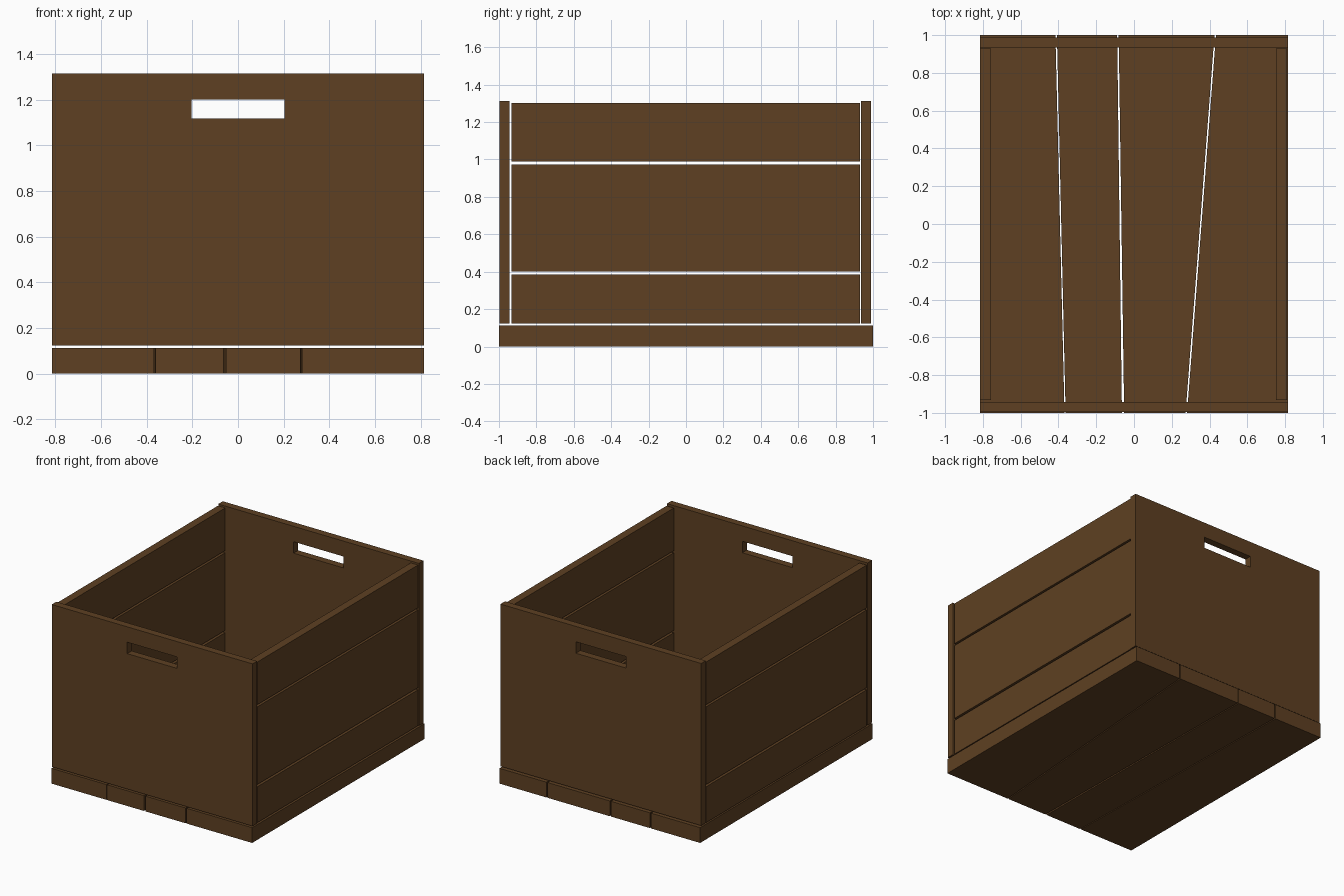
import bpy, bmesh

if "Cube" in bpy.data.objects:
    bpy.data.objects.remove(bpy.data.objects["Cube"])

wood = bpy.data.materials.new("brown_wood")
wood.diffuse_color = (0.112, 0.051, 0.016, 1)
wood.use_nodes = True
wood.node_tree.nodes["Principled BSDF"].inputs["Base Color"].default_value = wood.diffuse_color


def finish(name, bm):
    bmesh.ops.recalc_face_normals(bm, faces=bm.faces)
    me = bpy.data.meshes.new(name)
    bm.to_mesh(me)
    bm.free()
    me.materials.append(wood)
    ob = bpy.data.objects.new(name, me)
    bpy.context.collection.objects.link(ob)
    return ob


def extrude(bm, vec):
    """Thicken the flat faces of bm along vec."""
    res = bmesh.ops.extrude_face_region(bm, geom=bm.faces[:], use_keep_orig=True)
    verts = [v for v in res["geom"] if isinstance(v, bmesh.types.BMVert)]
    bmesh.ops.translate(bm, verts=verts, vec=vec)


def board(name, corners, vec):
    bm = bmesh.new()
    bm.faces.new([bm.verts.new(c) for c in corners])
    extrude(bm, vec)
    return finish(name, bm)


def end_panel(name, y0, y1):
    """Panel with a hand slot: a 3 x 3 grid without its middle cell."""
    xs = (-0.815, -0.203, 0.203, 0.815)
    zs = (0.122, 1.116, 1.2, 1.313)
    bm = bmesh.new()
    g = [[bm.verts.new((x, y0, z)) for x in xs] for z in zs]
    for j in range(3):
        for i in range(3):
            if (i, j) != (1, 1):
                bm.faces.new((g[j][i], g[j][i + 1], g[j + 1][i + 1], g[j + 1][i]))
    extrude(bm, (0, y1 - y0, 0))
    bmesh.ops.dissolve_limit(bm, angle_limit=0.01, verts=bm.verts[:], edges=bm.edges[:])
    return finish(name, bm)


# Floor: four planks with slanted joints (front x, back x, half gap)
joints = [(-0.815, -0.815, 0, 0), (-0.365, -0.412, 0.003, 0.004),
          (-0.058, -0.085, 0.006, 0.004), (0.277, 0.43, 0.004, 0.004),
          (0.815, 0.815, 0, 0)]
for i in range(4):
    a, b = joints[i], joints[i + 1]
    board(f"floor_plank_{i + 1}",
          [(a[0] + a[2], -1, 0), (b[0] - b[2], -1, 0),
           (b[1] - b[3], 1, 0), (a[1] + a[3], 1, 0)], (0, 0, 0.112))

# Ends with hand slots
end_panel("front_panel", -0.996, -0.943)
end_panel("back_panel", 0.935, 0.988)

# Sides: three horizontal boards each
for side, x0, x1 in (("left", -0.815, -0.756), ("right", 0.752, 0.811)):
    for i, (z0, z1) in enumerate(((0.122, 0.386), (0.402, 0.973), (0.988, 1.302))):
        board(f"{side}_side_board_{i + 1}",
              [(x0, -0.932, z0), (x0, 0.93, z0), (x0, 0.93, z1), (x0, -0.932, z1)],
              (x1 - x0, 0, 0))
